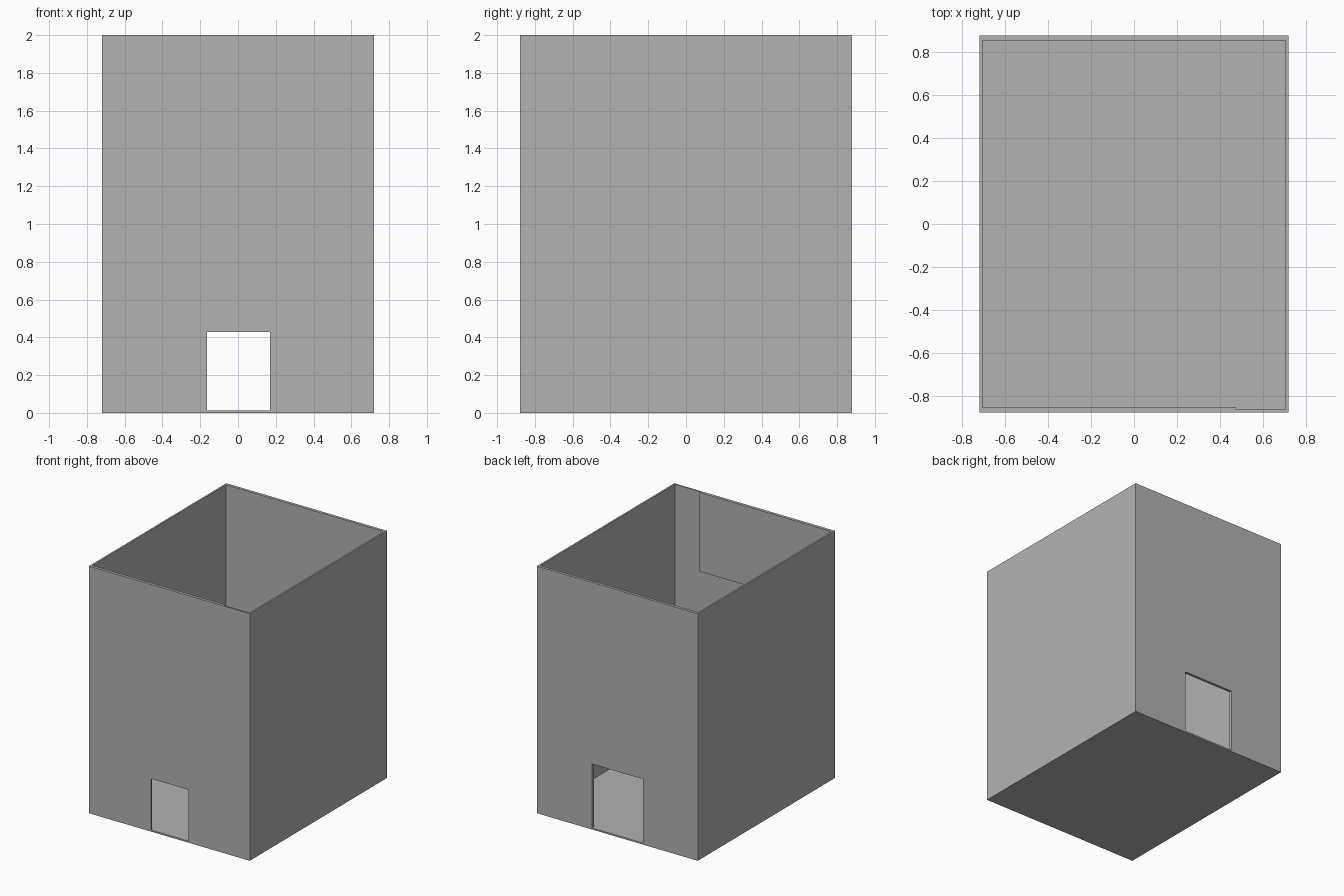
import bpy
import bmesh

default_cube = bpy.data.objects.get("Cube")
if default_cube:
    bpy.data.objects.remove(default_cube, do_unlink=True)

# Single plain grey
grey = bpy.data.materials.new("plain grey")
grey.use_nodes = True
colour = (0.447, 0.447, 0.447, 1.0)
grey.diffuse_color = colour
grey.node_tree.nodes["Principled BSDF"].inputs["Base Color"].default_value = colour


def box(name, low, high):
    """Axis-aligned box between two corners."""
    bm = bmesh.new()
    bmesh.ops.create_cube(bm, size=1)
    for v in bm.verts:
        v.co = [h if c > 0 else l for c, l, h in zip(v.co, low, high)]
    mesh = bpy.data.meshes.new(name)
    bm.to_mesh(mesh)
    bm.free()
    mesh.materials.append(grey)
    obj = bpy.data.objects.new(name, mesh)
    bpy.context.collection.objects.link(obj)
    return obj


def cut(target, name, low, high):
    """Subtract a box from the target, then discard the cutter."""
    cutter = box(name, low, high)
    cutter.hide_render = True
    mod = target.modifiers.new(name, 'BOOLEAN')
    mod.operation = 'DIFFERENCE'
    mod.solver = 'EXACT'
    mod.object = cutter
    bpy.context.view_layer.objects.active = target
    bpy.ops.object.modifier_apply(modifier=name)
    bpy.data.objects.remove(cutter, do_unlink=True)


half_x, half_y, height = 0.72, 0.878, 2.0
in_x, floor_z = 0.706, 0.013
front_in, back_in = -0.865, 0.855

# Open-topped shell with a thin floor
shell = box("walls_and_floor", (-half_x, -half_y, 0), (half_x, half_y, height))
cut(shell, "cavity", (-in_x, front_in, floor_z), (in_x, back_in, height + 0.5))

# Doorways: a small one in front, a larger one behind
cut(shell, "front_doorway", (-0.163, -1, floor_z), (0.17, -0.8, 0.428))
cut(shell, "back_doorway", (-0.23, 0.8, floor_z), (0.226, 1, 0.53))

# Thicker upper panel on the inside of the front wall
box("inner_front_panel", (-in_x, front_in, 1.36), (0.475, -0.854, height))
